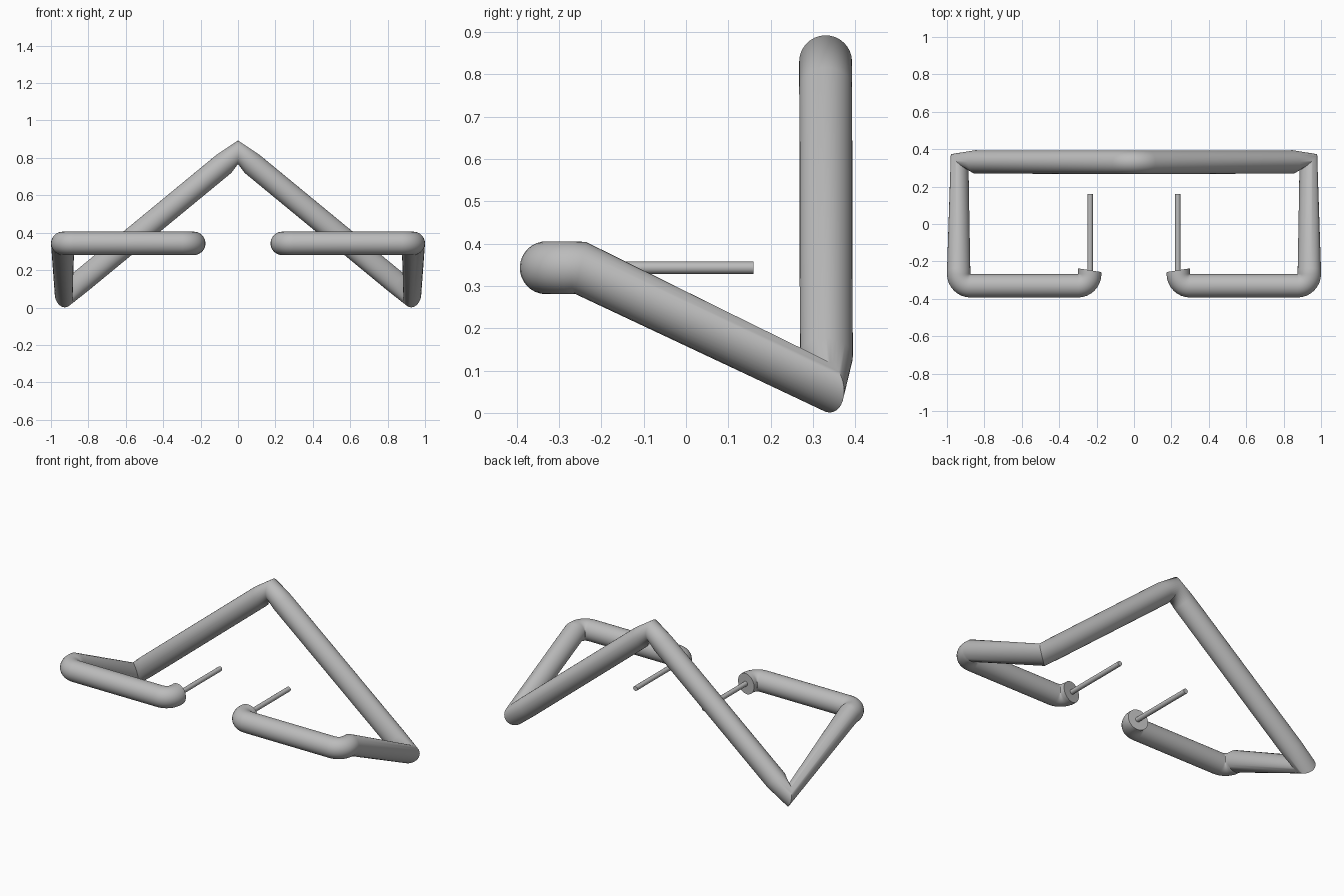
import bpy, bmesh, math
from mathutils import Vector

cube = bpy.data.objects.get("Cube")
if cube:
    bpy.data.objects.remove(cube, do_unlink=True)

R = 0.0625      # tube radius
SIDES = 32

metal = bpy.data.materials.new("grey metal")
metal.use_nodes = True
GREY = (0.5, 0.5, 0.5, 1)
metal.diffuse_color = GREY
metal.node_tree.nodes["Principled BSDF"].inputs["Base Color"].default_value = GREY


def sweep(name, path, radius, sides, start_dir, end_dir, cap_start):
    """Sweep a circle along a path; each ring faces the mean direction."""
    bm = bmesh.new()
    rings, side = [], None
    for i, p in enumerate(path):
        if i == 0:
            t = Vector(start_dir)
        elif i == len(path) - 1:
            t = Vector(end_dir)
        else:
            t = (p - path[i - 1]).normalized() + (path[i + 1] - p).normalized()
        t.normalize()
        if side is None:
            side, old = t.orthogonal().normalized(), t
        side = old.rotation_difference(t) @ side
        side = (side - t * side.dot(t)).normalized()
        old, up = t, t.cross(side)
        angles = [2 * math.pi * k / sides for k in range(sides)]
        rings.append([bm.verts.new(p + radius * (math.cos(a) * side + math.sin(a) * up))
                      for a in angles])
    for a, b in zip(rings, rings[1:]):
        for k in range(sides):
            n = (k + 1) % sides
            bm.faces.new((a[k], a[n], b[n], b[k]))
    bm.faces.new(rings[-1])
    if cap_start:
        bm.faces.new(rings[0][::-1])
    mesh = bpy.data.meshes.new(name)
    bm.to_mesh(mesh)
    bm.free()
    mesh.materials.append(metal)
    obj = bpy.data.objects.new(name, mesh)
    bpy.context.collection.objects.link(obj)
    bpy.ops.object.select_all(action='DESELECT')
    obj.select_set(True)
    bpy.context.view_layer.objects.active = obj
    bpy.ops.object.shade_smooth_by_angle(angle=math.radians(30))
    mirror = obj.modifiers.new("mirror", 'MIRROR')
    mirror.use_clip = True
    return obj


def bend(cx, cy, z, start, end, steps=8):
    """Points of a horizontal arc, angles in degrees."""
    pts = []
    for i in range(steps + 1):
        a = math.radians(start + (end - start) * i / steps)
        pts.append(Vector((cx + BEND * math.cos(a), cy + BEND * math.sin(a), z)))
    return pts


BEND = 0.0635
GRIP_Z = 0.343
apex = Vector((0, 0.33, 0.83))
corner = Vector((0.932, 0.332, 0.0625))

# Main frame: peak, low rear corner, sloping arm, front bar, turned-in end
path = [apex, apex.lerp(corner, 0.08), apex.lerp(corner, 0.91), corner,
        Vector((0.9375, -0.25, GRIP_Z))]
path += bend(0.874, -0.267, GRIP_Z, 0, -90)
path += bend(0.300, -0.267, GRIP_Z, 270, 180)
path.append(Vector((0.237, -0.247, GRIP_Z)))
sweep("tube_frame", path, R, SIDES, (1, 0, 0), (-0.16, 0.99, 0), False)

# Thin pins from the turned-in ends
pin = [Vector((0.234, -0.26, GRIP_Z)), Vector((0.234, 0.16, GRIP_Z))]
sweep("pins", pin, 0.0145, 16, (0, 1, 0), (0, 1, 0), True)
